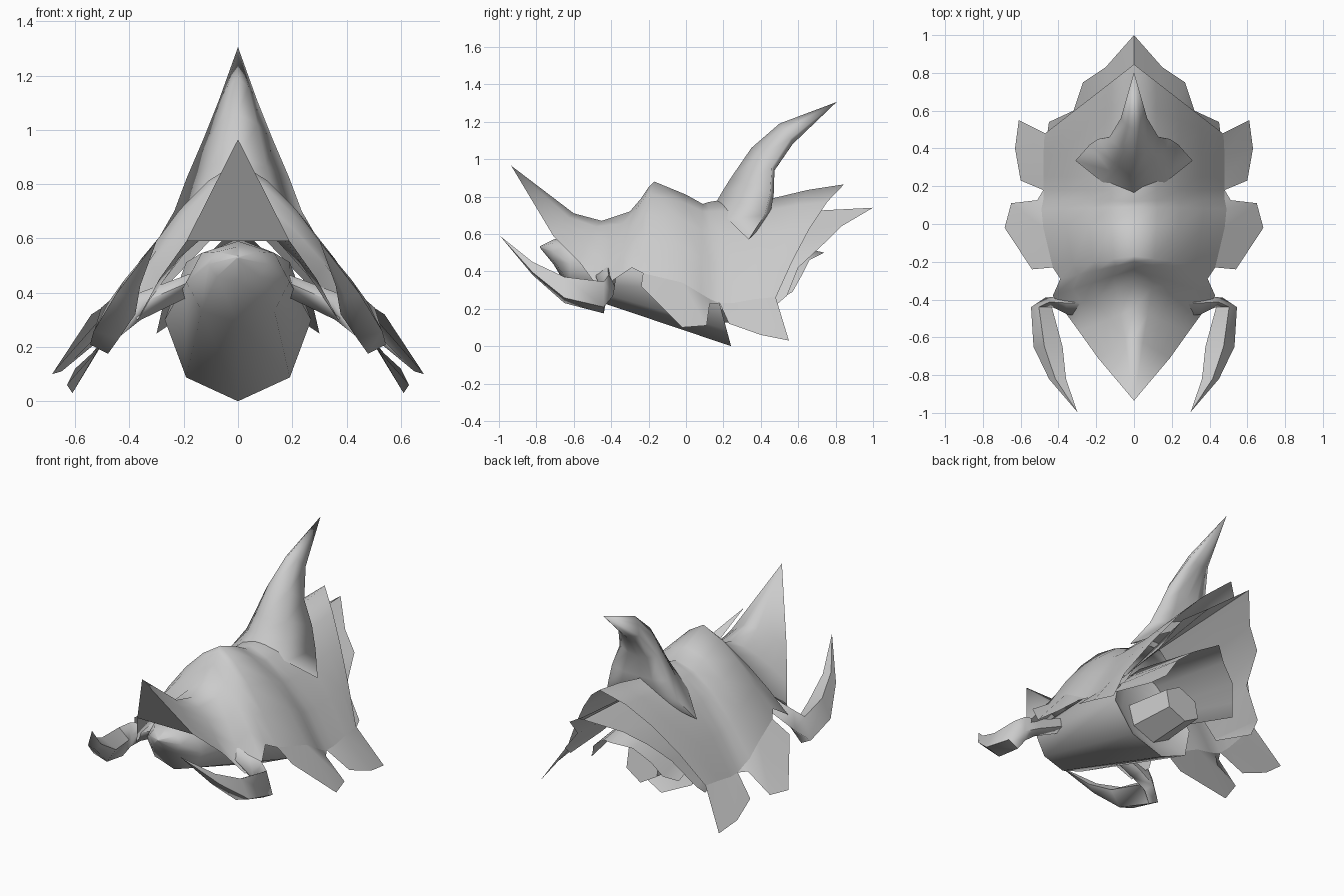
import bpy, bmesh, math
from mathutils import Vector as V

if "Cube" in bpy.data.objects:
    bpy.data.objects.remove(bpy.data.objects["Cube"])

shell_mat = bpy.data.materials.new("pale grey")
shell_mat.diffuse_color = (0.6, 0.6, 0.6, 1)
shell_mat.use_nodes = True
shell_mat.node_tree.nodes["Principled BSDF"].inputs["Base Color"].default_value = shell_mat.diffuse_color


def loft(name, rows, closed=False, caps=(), up=False, angle=75):
    """Skin a surface over rows of points; closed joins each row into a ring."""
    bm = bmesh.new()
    vs = [[bm.verts.new(p) for p in r] for r in rows]
    n = len(rows[0])
    for a, b in zip(vs, vs[1:]):
        for i in range(n if closed else n - 1):
            j = (i + 1) % n
            bm.faces.new((a[i], a[j], b[j], b[i]))
    for c in caps:
        bm.faces.new(vs[c])
    bmesh.ops.remove_doubles(bm, verts=bm.verts[:], dist=0.0005)
    bmesh.ops.recalc_face_normals(bm, faces=bm.faces[:])
    bm.normal_update()
    if up and sum(f.normal.z * f.calc_area() for f in bm.faces) < 0:
        bmesh.ops.reverse_faces(bm, faces=bm.faces[:])
    me = bpy.data.meshes.new(name)
    bm.to_mesh(me)
    bm.free()
    me.materials.append(shell_mat)
    ob = bpy.data.objects.new(name, me)
    bpy.context.collection.objects.link(ob)
    bpy.ops.object.select_all(action='DESELECT')
    ob.select_set(True)
    bpy.context.view_layer.objects.active = ob
    bpy.ops.object.shade_smooth_by_angle(angle=math.radians(angle))
    return ob


def both(half):
    """Mirror a row that starts on the centre line."""
    return [V((-p.x, p.y, p.z)) for p in reversed(half[1:])] + half


# main shell: ridge (y, z), rim (x, y, z), bulge of the cross-section
stations = [
    (-.935, .965, 0, -.935, .965, 0),
    (-.60, .71, .19, -.71, .59, .01),
    (-.45, .67, .29, -.57, .45, .03),
    (-.30, .72, .37, -.46, .30, .05),
    (-.24, .79, .43, -.38, .36, .05),
    (-.20, .85, .39, -.29, .42, .06),
    (-.17, .88, .43, -.23, .39, .07),
    (.00, .81, .48, -.02, .34, .09),
    (.09, .76, .49, .08, .28, .10),
    (.12, .77, .48, .13, .25, .10),
    (.18, .78, .48, .18, .23, .10),
    (.25, .78, .48, .25, .23, .10),
    (.42, .78, .48, .36, .25, .09),
    (.65, .835, .475, .45, .26, .08),
    (.845, .865, .47, .48, .26, .07)]
rows = []
for ry, rz, ex, ey, ez, b in stations:
    r, e = V((0, ry, rz)), V((ex, ey, ez))
    rows.append(both([r.lerp(e, t) + V((0, 0, b * k)) for t, k in
                      ((0, 0), (.25, .8), (.5, 1), (.75, .7), (1, 0))]))
loft("shell", rows, up=True)

# pointed side lobes hanging from the shell rim: base row, tip row
lobes = {
    "front_lobe": ([(.43, -.23, .39), (.48, -.02, .34), (.49, .08, .28), (.48, .13, .25), (.48, .18, .23)],
                   [(.54, -.24, .32), (.685, -.02, .10), (.65, .11, .11), (.54, .08, .22), (.48, .18, .23)]),
    "rear_lobe": ([(.48, .18, .23), (.48, .25, .23), (.48, .36, .25), (.475, .45, .26), (.47, .48, .26)],
                  [(.48, .18, .23), (.60, .23, .12), (.63, .40, .06), (.61, .55, .03), (.47, .48, .26)])}
for name, pair in lobes.items():
    for s, label in ((1, "right_"), (-1, "left_")):
        loft(label + name, [[V((s * x, y, z)) for x, y, z in r] for r in pair], up=True)

# flat underside of the snout spike
loft("snout_underside", [[V((0, -.935, .965))] * 2,
                         [V((-.19, -.71, .59)), V((.19, -.71, .59))]])


# layered rear plates under the shell, with jagged rims
def rear_plate(name, rim, y_in, z_in, slope):
    rim = [V(p) for p in rim]
    inner = [V((p.x * .9, y_in, z_in - slope * p.x * .9)) for p in rim]
    loft(name, [both(inner), both(rim)], up=True)


rear_plate("rear_plate", [(0, 1, .74), (.15, .83, .64), (.27, .75, .56),
                          (.32, .60, .42), (.45, .54, .27), (.46, .47, .21)],
           .22, .70, 1.05)
rear_plate("inner_rear_plate", [(0, .74, .50), (.10, .66, .46), (.20, .62, .38),
                                (.24, .57, .29), (.30, .50, .25)],
           .05, .65, 1.0)

# curved horn: front (y, z), side (x, y, z), back (y, z)
horn = []
for fy, fz, sx, sy, sz, by, bz in (
        (.15, .75, .31, .335, .57, .44, .74),
        (.19, .82, .235, .42, .70, .445, .77),
        (.24, .90, .19, .45, .82, .45, .80),
        (.35, 1.06, .13, .46, .96, .46, .92),
        (.50, 1.19, .07, .56, 1.11, .57, 1.08),
        (.805, 1.305, 0, .805, 1.305, .805, 1.305)):
    f, s, b = V((0, fy, fz)), V((sx, sy, sz)), V((0, by, bz))
    m = f.lerp(s, .4)
    m.x = sx * .55
    back = s.lerp(b, .5) + V((0, sx * .1, 0))
    half = [f, m, s, back]
    left = [V((-p.x, p.y, p.z)) for p in reversed(half[1:])]
    horn.append(half + [b] + left)
loft("horn", horn, closed=True, angle=110)

# pair of upswept tusks on short arms: centre, half size in x, y and z
for side, label in ((1, "right"), (-1, "left")):
    rings = []
    for x, y, z, w, d, h in ((.15, -.43, .44, .0, .06, .04),
                             (.36, -.43, .35, .01, .05, .05),
                             (.44, -.42, .31, .03, .03, .07),
                             (.49, -.44, .26, .055, 0, .085),
                             (.455, -.65, .30, .077, 0, .07),
                             (.405, -.82, .415, .045, 0, .035),
                             (.30, -.995, .59, 0, 0, 0)):
        rings.append([V((side * (x + k * w), y + k * d, z + j * h))
                      for k, j in ((1, -.6), (.25, 1), (-1, .3), (-.2, -1))])
    loft(label + "_tusk", rings, closed=True, caps=(0,), angle=75)


# inner body with a blunt beak: y, z, half width, half height, backward lean
def ring(y, z, w, h, lean=0, n=8):
    pts = []
    for i in range(n):
        a = 2 * math.pi * i / n
        dz = -h * math.cos(a)
        pts.append(V((w * math.sin(a), y - lean * dz, z + dz)))
    return pts


loft("body", [ring(-.78, .53, .005, .005), ring(-.71, .505, .11, .065),
              ring(-.62, .44, .19, .15), ring(.16, .30, .27, .30, .27),
              ring(.12, .30, .19, .21, .27)],
     closed=True, caps=(0, 4), angle=55)

# hexagonal neck stub at the back
loft("neck_stub", [ring(.08, .27, .15, .15, .2, 6), ring(.42, .26, .12, .12, .2, 6)],
     closed=True, caps=(0, 1), angle=30)
